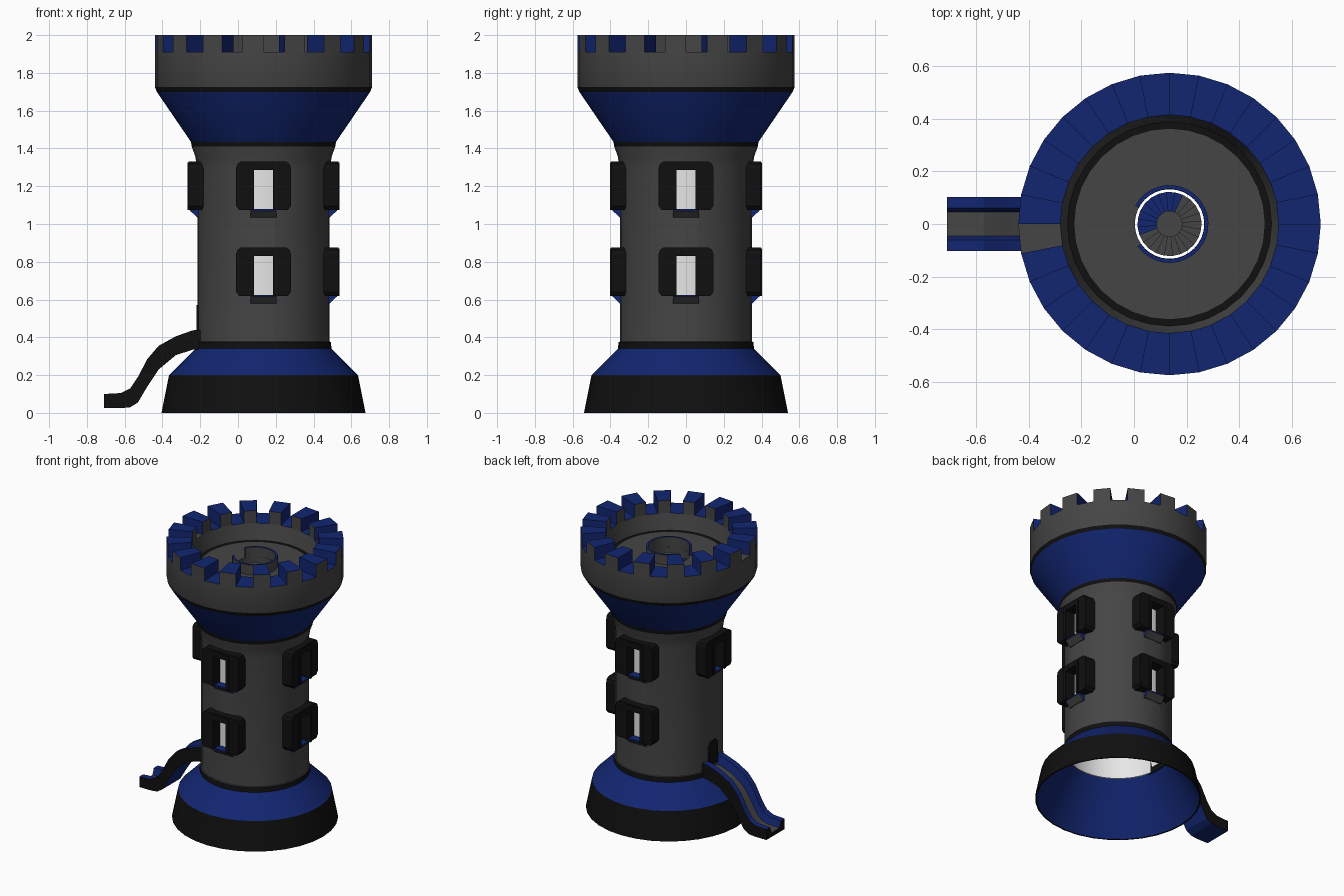
import bpy, bmesh, math
from mathutils import Matrix, Vector

if "Cube" in bpy.data.objects:
    bpy.data.objects.remove(bpy.data.objects["Cube"])

CX, N = 0.135, 32          # tower axis, number of sides
GREY, BLUE, BLACK, PALE = range(4)
mats = []
for name, col in (("stone_grey", (.06, .06, .06)), ("deep_blue", (.006, .019, .165)),
                  ("black", (.005, .005, .005)), ("pale_lining", (.8, .8, .8))):
    m = bpy.data.materials.new(name)
    m.diffuse_color = (*col, 1)
    m.use_nodes = True
    m.node_tree.nodes["Principled BSDF"].inputs["Base Color"].default_value = m.diffuse_color
    mats.append(m)


def make(name, verts, faces, ids, matrix=Matrix.Translation((CX, 0, 0)), smooth=True, fix=True):
    me = bpy.data.meshes.new(name)
    me.from_pydata([matrix @ Vector(v) for v in verts], [], faces)
    for m in mats:
        me.materials.append(m)
    for p, i in zip(me.polygons, ids):
        p.material_index = i
    if fix:
        bm = bmesh.new()
        bm.from_mesh(me)
        bmesh.ops.recalc_face_normals(bm, faces=bm.faces)
        bm.to_mesh(me)
        bm.free()
    ob = bpy.data.objects.new(name, me)
    bpy.context.collection.objects.link(ob)
    if smooth:
        smooth_it(ob)
    return ob


def smooth_it(ob):
    bpy.ops.object.select_all(action='DESELECT')
    ob.select_set(True)
    bpy.context.view_layer.objects.active = ob
    bpy.ops.object.shade_smooth_by_angle(angle=math.radians(25))


def lathe(name, prof, closed=True, smooth=True):
    """Spin (radius, z, colour of the strip that starts here) round the tower axis."""
    n = len(prof)
    verts = [(r * math.cos(2 * math.pi * k / N), r * math.sin(2 * math.pi * k / N), z)
             for k in range(N) for r, z, _ in prof]
    faces, ids = [], []
    for k in range(N):
        k2 = (k + 1) % N
        for j in range(n if closed else n - 1):
            j2 = (j + 1) % n
            faces.append((k * n + j, k2 * n + j, k2 * n + j2, k * n + j2))
            ids.append(prof[j][2])
    return make(name, verts, faces, ids, smooth=smooth)


def arc_block(name, r0, r1, z0, z1, a0, a1, n, side, cap):
    """Curved block: 'side' colours inner and outer walls, 'cap' colours the rest."""
    verts, faces, ids = [], [], []
    for i in range(n + 1):
        a = math.radians(a0 + (a1 - a0) * i / n)
        verts += [(r * math.cos(a), r * math.sin(a), z)
                  for r, z in ((r0, z0), (r1, z0), (r1, z1), (r0, z1))]
    for i in range(n):
        for j in range(4):
            b, j2 = i * 4, (j + 1) % 4
            faces.append((b + j, b + j2, b + 4 + j2, b + 4 + j))
            ids.append(side if j in (1, 3) else cap)
    faces += [(0, 1, 2, 3), tuple(n * 4 + j for j in range(4))]
    ids += [cap, cap]
    return make(name, verts, faces, ids)


def plate(name, outline, d0, d1, z, ang, mat):
    """Extrude a (sideways, up) outline radially from d0 to d1, facing direction ang."""
    n = len(outline)
    verts = [(d, u, z + v) for d in (d0, d1) for u, v in outline]
    faces = [tuple(range(n)), tuple(range(n, 2 * n))]
    faces += [(i, (i + 1) % n, n + (i + 1) % n, n + i) for i in range(n)]
    mx = Matrix.Translation((CX, 0, 0)) @ Matrix.Rotation(math.radians(ang), 4, 'Z')
    return make(name, verts, faces, [mat] * len(faces), mx, smooth=False)


def mirror(half):
    return half + [(-u, v) for u, v in reversed(half)]


# Tower wall: base, shaft, flared head, floor and inner skin
tower = lathe("tower", [
    (.54, 0, BLACK), (.50, .2, BLUE), (.36, .34, BLACK), (.357, .375, GREY), (.35, .377, GREY),
    (.35, 1.29, GREY), (.362, 1.36, GREY), (.38, 1.41, BLACK), (.384, 1.435, BLUE),
    (.565, 1.70, BLACK), (.575, 1.725, GREY), (.575, 1.91, BLUE), (.415, 1.91, GREY),
    (.388, 1.80, BLACK), (.362, 1.80, GREY), (.132, 1.80, GREY), (.132, 1.72, GREY),
    (.335, 1.72, GREY), (.335, .34, BLUE), (.53, 0, BLACK)], smooth=False)
for p in tower.data.polygons:   # the one grey gap above the slide
    c = p.center
    if abs(c.z - 1.91) < .001 and c.x < -.3 and -.1 < c.y < 0:
        p.material_index = GREY

# Windows: cutter, frame, raised surround and sill
frame = mirror([(.05, 0), (.13, 0), (.145, .02), (.145, .222), (.138, .243), (.12, .255)])
frame = frame + [(-.05, .21), (.05, .21)]
surround = mirror([(.05, 0), (.072, 0), (.072, .235), (.055, .25)]) + [(-.05, .21), (.05, .21)]
cutters = []
for ang in (-90, 0, 90, 180):
    for z in (.62, 1.075):
        if ang == 180 and z < 1:
            continue
        cutters.append(plate("window_cutter", mirror([(.06, -.005), (.06, .22)]), .3, .39, z, ang, GREY))
        plate("window_frame", frame, .312, .396, z, ang, BLACK)
        plate("window_surround", surround, .33, .403, z, ang, BLACK)
        verts = [(d, u, z + v) for u in (-.068, .068)
                 for d, v in ((.333, -.04), (.352, -.04), (.388, -.005), (.388, .004), (.333, .004))]
        faces = [(0, 1, 2, 3, 4), (5, 6, 7, 8, 9)] + [(i, (i + 1) % 5, 5 + (i + 1) % 5, 5 + i) for i in range(5)]
        make("window_sill", verts, faces, [BLUE, BLUE, GREY, GREY, BLUE, BLUE, GREY],
             Matrix.Translation((CX, 0, 0)) @ Matrix.Rotation(math.radians(ang), 4, 'Z'), smooth=False)
bpy.context.view_layer.objects.active = tower
for c in cutters:
    b = tower.modifiers.new("cut", 'BOOLEAN')
    b.operation, b.solver, b.object = 'DIFFERENCE', 'EXACT', c
    bpy.ops.object.modifier_apply(modifier=b.name)
    bpy.data.objects.remove(c)
smooth_it(tower)

# Pale lining seen through the windows and from below
lathe("inner_lining", [(.331, .345, PALE), (.331, 1.715, PALE)], closed=False)

# Battlements: every second side of the rim
for k in range(1, N, 2):
    arc_block("battlement", .415, .575, 1.908, 2.0, k * 360 / N, (k + 1) * 360 / N, 1, GREY, BLUE)

# Stairwell: rim wall open to the left, spiral steps and pole
arc_block("stair_rim", .133, .148, 1.72, 1.87, -145, 152, 26, GREY, BLUE)
lathe("stair_pole", [(.001, .40, GREY), (.05, .40, GREY), (.05, 1.80, GREY), (.001, 1.80, GREY)])
for i in range(84):
    a, z = 200 - 15 * i, 1.79 - i * .0162
    col = BLUE if i < 9 else GREY
    arc_block("spiral_step", .045, .122, z - .03, z, a - 15, a, 1, col, col)

# Doorway above the slide
plate("doorway", mirror([(.05, 0), (.05, .14), (.03, .17)]), .34, .355, .40, 180, BLACK)

# Slide: trough section swept along top and bottom edges
path = [(-.19, .44, .335), (-.24, .437, .335), (-.33, .405, .305), (-.42, .355, .23), (-.48, .285, .14),
        (-.53, .19, .055), (-.57, .13, .03), (-.62, .105, .025), (-.71, .10, .025)]
verts, faces, ids = [], [], []
cols = [BLACK, BLUE, BLUE, GREY, BLUE, BLUE, BLACK, BLUE]
for x, t, b in path:
    bed = b + .4 * (t - b)
    verts += [(x, y, z) for y, z in ((-.103, b), (-.103, t), (-.06, t), (-.046, bed),
                                     (.046, bed), (.06, t), (.103, t), (.103, b))]
for i in range(len(path) - 1):
    for j in range(8):
        a, c = i * 8 + j, i * 8 + (j + 1) % 8
        faces.append((a, c, c + 8, a + 8))
        ids.append(cols[j])
e = (len(path) - 1) * 8
faces += [tuple(range(8)), tuple(range(e, e + 8))]
ids += [BLACK, BLACK]
make("slide", verts, faces, ids, Matrix.Identity(4))
